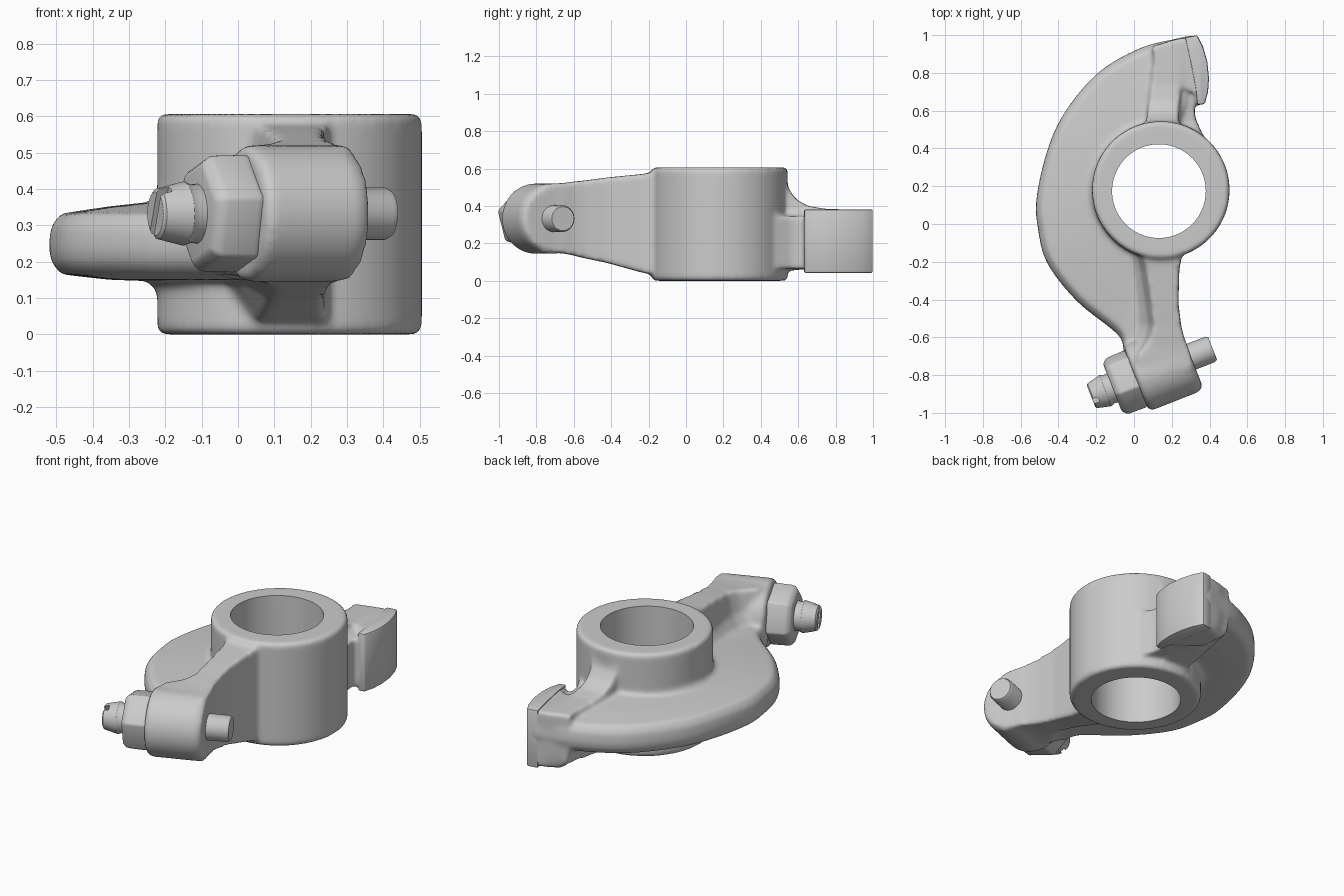
import bpy, bmesh, math
from mathutils import Vector, Matrix

if "Cube" in bpy.data.objects:
    bpy.data.objects.remove(bpy.data.objects["Cube"])

HUB = Vector((0.142, 0.18))
# frame of the tilted screw axis: local z runs along the screw, local x is up
U = Vector((0.93, 0.367, 0)).normalized()
UP = Vector((0, 0, 1))
SCREW = Matrix.Translation((0.1, -0.783, 0.332)) @ Matrix((UP, U.cross(UP), U)).transposed().to_4x4()


def loft(bm, rings):
    """Skin a list of equal-length rings and cap both ends."""
    vs = [[bm.verts.new(p) for p in r] for r in rings]
    n = len(vs[0])
    for a, b in zip(vs, vs[1:]):
        for i in range(n):
            bm.faces.new((a[i], a[(i + 1) % n], b[(i + 1) % n], b[i]))
    bm.faces.new(vs[0][::-1])
    bm.faces.new(vs[-1])


def lathe(bm, profile, seg=64, mat=Matrix()):
    loft(bm, [[mat @ Vector((r * math.cos(2 * math.pi * i / seg), r * math.sin(2 * math.pi * i / seg), z))
               for i in range(seg)] for r, z in profile])


def spline(pts, steps=5):
    """Closed smooth curve through 2D points."""
    out, n = [], len(pts)
    P = [Vector(p) for p in pts]
    for i in range(n):
        a, b, c, d = P[i - 1], P[i], P[(i + 1) % n], P[(i + 2) % n]
        for k in range(steps):
            t = k / steps
            out.append(0.5 * (2 * b + (c - a) * t + (2 * a - 5 * b + 4 * c - d) * t * t
                              + (3 * b - a - 3 * c + d) * t ** 3))
    return out


def finish(name, bm):
    bmesh.ops.recalc_face_normals(bm, faces=bm.faces)
    me = bpy.data.meshes.new(name)
    bm.to_mesh(me)
    bm.free()
    ob = bpy.data.objects.new(name, me)
    bpy.context.collection.objects.link(ob)
    return ob


def bake(ob, cutter=None, angle=35):
    """Apply modifiers, drop the cutter, shade smooth."""
    if cutter:
        m = ob.modifiers.new("cut", 'BOOLEAN')
        m.object, m.operation, m.solver = cutter, 'DIFFERENCE', 'EXACT'
    dg = bpy.context.evaluated_depsgraph_get()
    me = bpy.data.meshes.new_from_object(ob.evaluated_get(dg))
    ob.modifiers.clear()
    ob.data = me
    if cutter:
        bpy.data.objects.remove(cutter)
    bpy.ops.object.select_all(action='DESELECT')
    ob.select_set(True)
    bpy.context.view_layer.objects.active = ob
    bpy.ops.object.shade_smooth_by_angle(angle=math.radians(angle))


# ---- cast body: overlapping solids fused and softened ----
bm = bmesh.new()

# bearing hub
lathe(bm, [(0.35, 0), (0.364, 0.012), (0.364, 0.594), (0.35, 0.606)], 96, Matrix.Translation((*HUB, 0)))

# small fillet between hub and web, shifted so it only shows on the web side
lathe(bm, [(0.31, 0.10), (0.345, 0.135), (0.37, 0.16), (0.37, 0.35), (0.345, 0.37), (0.31, 0.41)],
      64, Matrix.Translation((HUB.x - 0.035, HUB.y, 0)))

# crescent web, rings scaled about the hub centre
outline = spline([(0.33, 0.99), (0.2, 0.975), (0.02, 0.925), (-0.19, 0.8), (-0.36, 0.6), (-0.455, 0.4),
                  (-0.515, 0.14), (-0.507, -0.03), (-0.457, -0.21), (-0.3, -0.41), (-0.08, -0.59),
                  (-0.04, -0.7), (0.12, -0.72), (0.19, -0.5), (0.2, -0.13), (0.36, 0.18), (0.37, 0.42),
                  (0.32, 0.58), (0.29, 0.75), (0.34, 0.88)])
loft(bm, [[(*(HUB + (p - HUB) * s), z) for p in outline] for s, z in
          [(0.5, 0.145), (0.75, 0.15), (0.95, 0.165), (0.99, 0.195), (1.003, 0.235), (0.995, 0.295),
           (0.955, 0.332), (0.75, 0.352), (0.5, 0.37)]])

# tapered arm from hub to screw barrel: y, x range, z range, with a flared left flank
arm = [(-0.09, 0.04, 0.26, 0.02, 0.59), (-0.16, 0.045, 0.255, 0.03, 0.58), (-0.24, 0.065, 0.24, 0.045, 0.57),
       (-0.42, 0.092, 0.235, 0.095, 0.552), (-0.54, 0.105, 0.25, 0.12, 0.536), (-0.6, 0.09, 0.265, 0.135, 0.53),
       (-0.65, 0.055, 0.285, 0.145, 0.523), (-0.7, 0.015, 0.3, 0.15, 0.52), (-0.77, 0.03, 0.31, 0.15, 0.516)]
loft(bm, [[(x0, y, z0), (x1, y, z0), (x1, y, z1), (x0, y, z1), (x0 - 0.03, y, 0.41), (x0 - 0.09 * (y > -0.7), y, 0.33),
           (x0 - 0.09 * (y > -0.7), y, 0.17)] for y, x0, x1, z0, z1 in arm])

# screw barrel
lathe(bm, [(0.17, -0.097), (0.188, -0.08), (0.188, 0.18), (0.172, 0.217)], 64, SCREW)

# rib joining hub to contact pad, side profile swept in x
side = [(0.47, 0.58), (0.53, 0.56), (0.55, 0.49), (0.59, 0.435), (0.65, 0.4), (0.74, 0.385),
        (0.95, 0.378), (0.95, 0.09), (0.62, 0.06), (0.5, 0.05)]
loft(bm, [[(x + k * (y - 0.5), y, z) for y, z in side] for x, k in [(0.06, 0.12), (0.235, 0.05)]])

# neck closing the gap below the rib
loft(bm, [[(x, y, z) for x, y in [(0.1, 0.42), (0.37, 0.46), (0.325, 0.56), (0.31, 0.7), (0.15, 0.75)]]
          for z in (0.065, 0.345)])

# block behind the contact pad, ramping up to the web underneath
pad = [(0.335, 1.0), (0.365, 0.94), (0.388, 0.86), (0.397, 0.77), (0.392, 0.7), (0.375, 0.635), (0.335, 0.63)]
block = pad + [(0.325, 0.69), (0.27, 0.72), (0.2, 0.74), (0.1, 0.8), (0.08, 0.94), (0.2, 0.978)]
loft(bm, [[(0.30 + (x - 0.30) * s, y * 0.997, z) for x, y in block]
          for s, z in [(0.6, 0.048), (0.75, 0.07), (0.88, 0.12), (0.93, 0.17), (0.93, 0.376)]])

body = finish("rocker_arm_body", bm)
m = body.modifiers.new("fuse", 'REMESH')
m.mode, m.voxel_size = 'VOXEL', 0.011
m = body.modifiers.new("soften", 'SMOOTH')
m.factor, m.iterations = 0.5, 14

# bore through the hub
bm = bmesh.new()
lathe(bm, [(0.248, -0.3), (0.248, 0.9)], 96, Matrix.Translation((0.132, 0.174, 0)))
bake(body, finish("bore_cutter", bm), 40)

# ---- contact pad with crisp edges ----
bm = bmesh.new()
face = pad + [(0.325, 0.72), (0.3, 0.85), (0.27, 0.988)]
loft(bm, [[(x, y, z) for x, y in face] for z in (0.042, 0.382)])
contact = finish("contact_pad", bm)
m = contact.modifiers.new("bevel", 'BEVEL')
m.width, m.segments, m.limit_method, m.angle_limit = 0.01, 2, 'ANGLE', math.radians(35)
bake(contact)

# ---- hexagonal lock nut ----
bm = bmesh.new()
lathe(bm, [(0.15, -0.07), (0.17, -0.1), (0.167, -0.205), (0.142, -0.23)], 6,
      SCREW @ Matrix.Rotation(math.radians(15), 4, 'Z'))
nut = finish("lock_nut", bm)
m = nut.modifiers.new("bevel", 'BEVEL')
m.width, m.segments = 0.01, 2
bake(nut)

# ---- adjusting screw with a slotted head ----
bm = bmesh.new()
lathe(bm, [(0.06, -0.352), (0.07, -0.345), (0.088, -0.27), (0.08, -0.25), (0.085, -0.2), (0.072, -0.1),
           (0.072, 0.325), (0.064, 0.34)], 40, SCREW)
screw = finish("adjusting_screw", bm)
bm = bmesh.new()
bmesh.ops.create_cube(bm, size=1, matrix=SCREW @ Matrix.Translation((0, 0, -0.35))
                      @ Matrix.Rotation(math.radians(25), 4, 'Z') @ Matrix.Diagonal((0.3, 0.03, 0.06, 1)))
bake(screw, finish("slot_cutter", bm))
